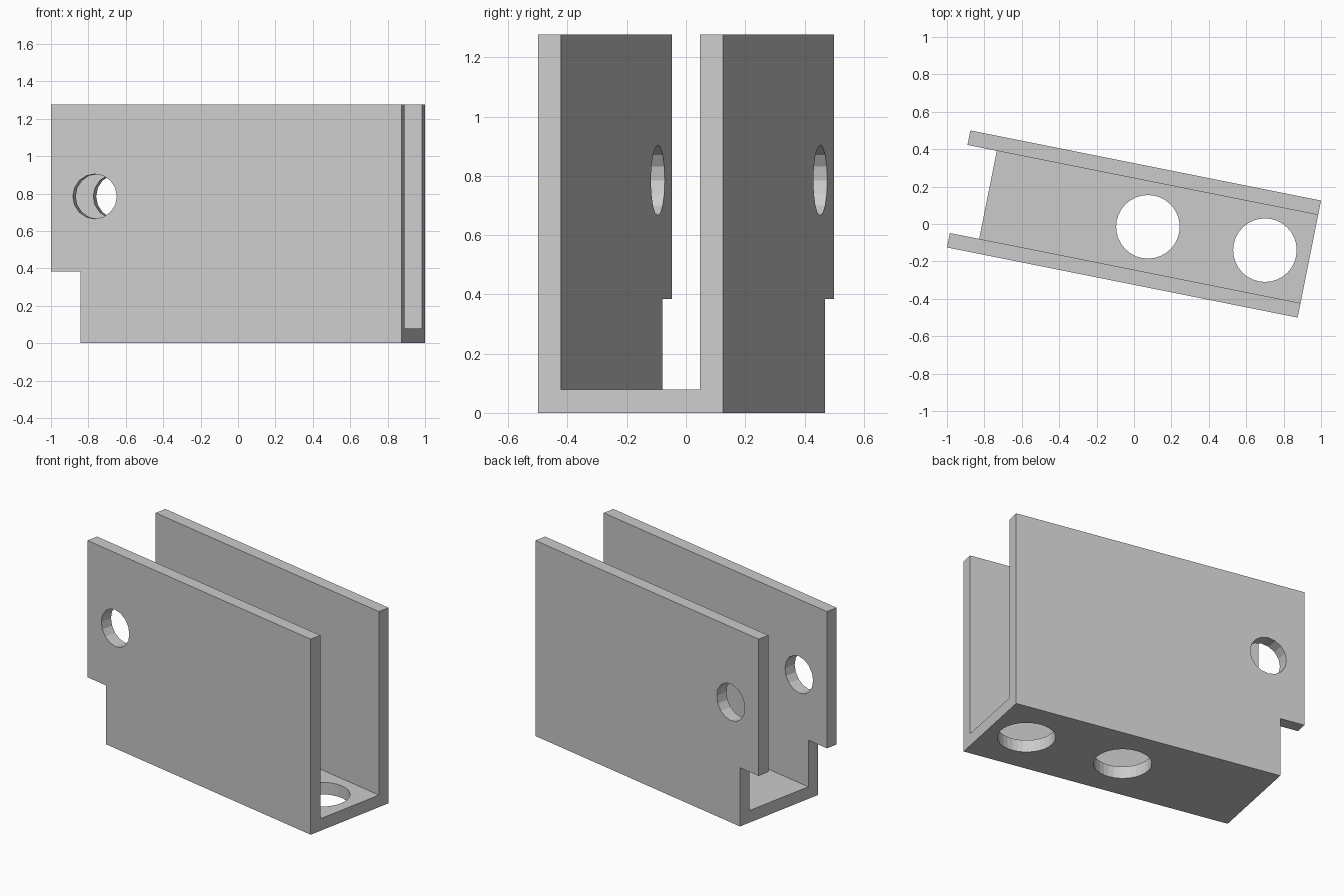
import bpy
import bmesh
import math
from mathutils import Matrix

cube = bpy.data.objects.get("Cube")
if cube:
    bpy.data.objects.remove(cube, do_unlink=True)

LENGTH, WIDTH, HEIGHT, WALL = 1.912, 0.638, 1.277, 0.079
TURN = Matrix.Rotation(math.radians(-11.3), 4, "Z")

grey = bpy.data.materials.new("plain grey")
grey.use_nodes = True
colour = (0.6, 0.6, 0.6, 1)
grey.diffuse_color = colour
grey.node_tree.nodes["Principled BSDF"].inputs["Base Color"].default_value = colour


def make_object(name, bm):
    mesh = bpy.data.meshes.new(name)
    bmesh.ops.recalc_face_normals(bm, faces=bm.faces)
    bm.to_mesh(mesh)
    bm.free()
    mesh.materials.append(grey)
    obj = bpy.data.objects.new(name, mesh)
    bpy.context.collection.objects.link(obj)
    return obj


def cylinder(name, radius, depth, sides, matrix):
    bm = bmesh.new()
    bmesh.ops.create_cone(bm, cap_ends=True, segments=sides, radius1=radius,
                          radius2=radius, depth=depth, matrix=matrix)
    return make_object(name, bm)


# U-shaped channel: cross-section extruded along its length
w, i = WIDTH / 2, WIDTH / 2 - WALL
section = [(-w, 0), (w, 0), (w, HEIGHT), (i, HEIGHT),
           (i, WALL), (-i, WALL), (-i, HEIGHT), (-w, HEIGHT)]
bm = bmesh.new()
face = bm.faces.new([bm.verts.new((-LENGTH / 2, y, z)) for y, z in section])
ext = bmesh.ops.extrude_face_region(bm, geom=[face])
bmesh.ops.translate(bm, vec=(LENGTH, 0, 0),
                    verts=[v for v in ext["geom"] if isinstance(v, bmesh.types.BMVert)])
channel = make_object("channel_bracket", bm)

# Cutters: lower end notch, cross pin hole, two floor holes
bm = bmesh.new()
bmesh.ops.create_cube(bm, size=1, matrix=Matrix.Translation((-LENGTH / 2 - 0.34, 0, -0.116))
                      @ Matrix.Diagonal((1, 2, 1, 1)))
cutters = [make_object("notch_cutter", bm)]
cutters.append(cylinder("pin_hole_cutter", 0.12, 2, 16,
                        Matrix.Translation((-0.717, 0, 0.785)) @ Matrix.Rotation(math.pi / 2, 4, "X")))
for n, x in enumerate((0.076, 0.714)):
    cutters.append(cylinder(f"floor_hole_cutter_{n}", 0.17, 0.5, 32,
                            Matrix.Translation((x, 0, 0))))

# Cut, then bake the result and drop the cutters
for cutter in cutters:
    mod = channel.modifiers.new(cutter.name, "BOOLEAN")
    mod.operation = "DIFFERENCE"
    mod.solver = "EXACT"
    mod.object = cutter
    cutter.hide_render = True
bpy.context.view_layer.update()
result = bpy.data.meshes.new_from_object(
    channel.evaluated_get(bpy.context.evaluated_depsgraph_get()))
channel.modifiers.clear()
channel.data = result
channel.data.transform(TURN)
for cutter in cutters:
    bpy.data.objects.remove(cutter, do_unlink=True)
